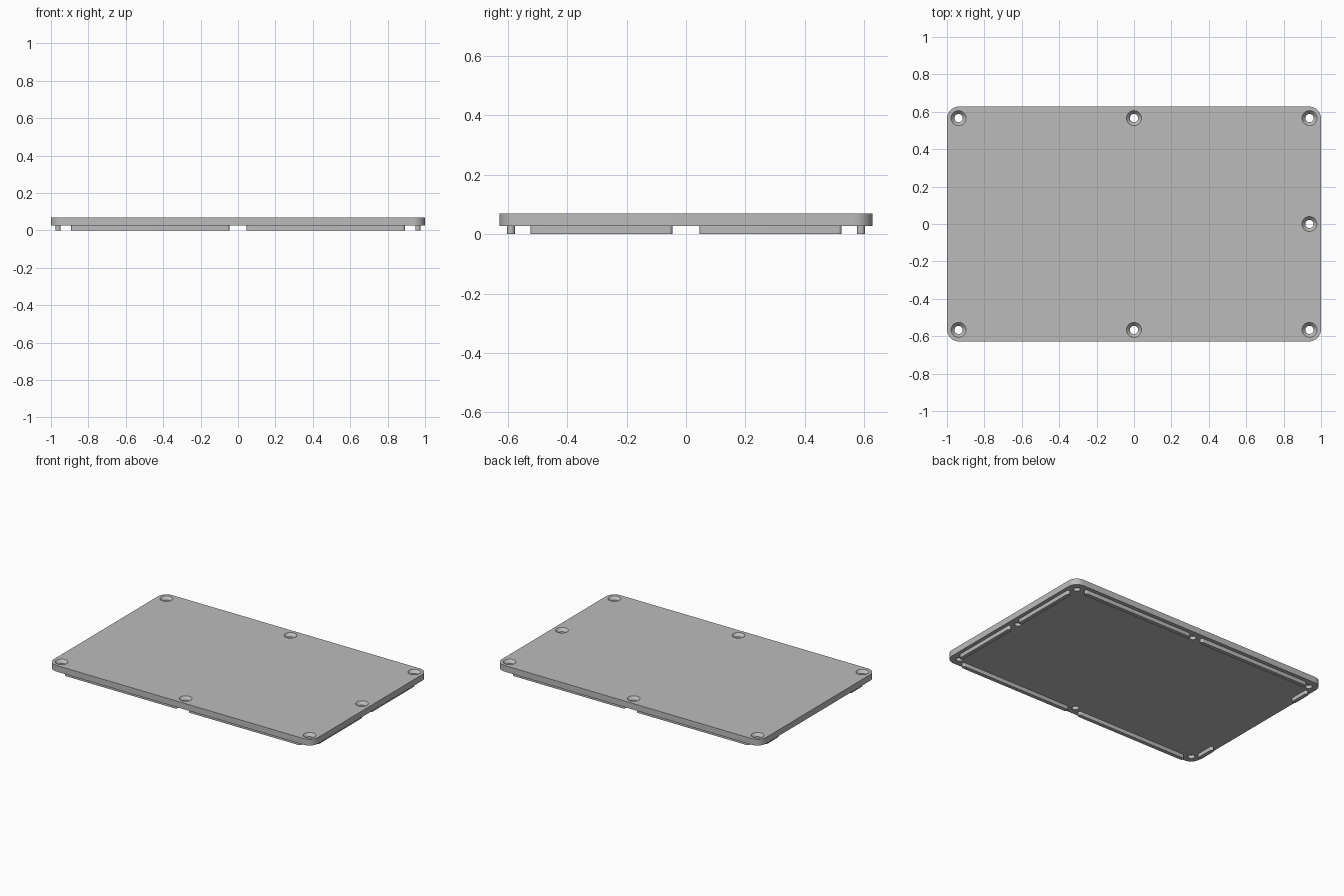
import bpy, bmesh, math

if "Cube" in bpy.data.objects:
    bpy.data.objects.remove(bpy.data.objects["Cube"])

grey = bpy.data.materials.new("light grey")
grey.diffuse_color = (0.5, 0.5, 0.5, 1)
grey.use_nodes = True
grey.node_tree.nodes["Principled BSDF"].inputs["Base Color"].default_value = grey.diffuse_color


def rounded_slab(name, x0, x1, y0, y1, z0, z1, r, seg=12):
    """Rectangle with rounded corners, extruded upward."""
    bm = bmesh.new()
    verts = []
    corners = [(x1 - r, y1 - r), (x0 + r, y1 - r), (x0 + r, y0 + r), (x1 - r, y0 + r)]
    for i, (cx, cy) in enumerate(corners):
        for k in range(seg + 1):
            a = math.pi / 2 * (i + k / seg)
            verts.append(bm.verts.new((cx + r * math.cos(a), cy + r * math.sin(a), z0)))
    bmesh.ops.remove_doubles(bm, verts=verts, dist=1e-5)
    face = bm.faces.new([v for v in verts if v.is_valid])
    top = bmesh.ops.extrude_face_region(bm, geom=[face])["geom"]
    bmesh.ops.translate(bm, vec=(0, 0, z1 - z0),
                        verts=[v for v in top if isinstance(v, bmesh.types.BMVert)])
    bmesh.ops.recalc_face_normals(bm, faces=bm.faces)
    return finish(name, bm)


def finish(name, bm):
    mesh = bpy.data.meshes.new(name)
    bm.to_mesh(mesh)
    bm.free()
    mesh.materials.append(grey)
    obj = bpy.data.objects.new(name, mesh)
    bpy.context.collection.objects.link(obj)
    return obj


def smooth(obj):
    bpy.ops.object.select_all(action="DESELECT")
    obj.select_set(True)
    bpy.context.view_layer.objects.active = obj
    bpy.ops.object.shade_smooth_by_angle(angle=math.radians(30))


BASE, TOP = 0.027, 0.069

# Cover plate
plate = rounded_slab("cover_plate", -1, 1, -0.628, 0.628, BASE, TOP, 0.065)

# Countersunk screw holes: (radius, height) profile of each cutter
holes = [(x, y) for x in (-0.938, 0, 0.938) for y in (-0.566, 0.566)] + [(0.938, 0)]
profile = [(0.022, BASE - 0.02), (0.022, TOP - 0.02), (0.04, TOP), (0.04, TOP + 0.02)]
N = 32
bm = bmesh.new()
for hx, hy in holes:
    rings = [[bm.verts.new((hx + r * math.cos(2 * math.pi * k / N),
                            hy + r * math.sin(2 * math.pi * k / N), z)) for k in range(N)]
             for r, z in profile]
    for lo, hi in zip(rings, rings[1:]):
        for k in range(N):
            j = (k + 1) % N
            bm.faces.new((lo[k], lo[j], hi[j], hi[k]))
    bm.faces.new(rings[0][::-1])
    bm.faces.new(rings[-1])
cutter = finish("screw_hole_cutter", bm)
cutter.hide_render = True

mod = plate.modifiers.new("screw holes", "BOOLEAN")
mod.operation, mod.solver, mod.object = "DIFFERENCE", "EXACT", cutter
bpy.context.view_layer.objects.active = plate
bpy.ops.object.modifier_apply(modifier=mod.name)
bpy.data.objects.remove(cutter)
smooth(plate)

# Locating ribs under the plate, broken around the screw holes
W = 0.026
EPS = 0.001
for sy, side in ((-1, "front"), (1, "back")):
    for sx, end in ((-1, "left"), (1, "right")):
        x0, x1 = sorted((sx * 0.045, sx * 0.892))
        y = sy * 0.589
        smooth(rounded_slab(f"{side}_rib_{end}", x0, x1, y - W / 2, y + W / 2,
                            0, BASE + EPS, W / 2, 6))
    # Long ribs on the right edge, short ones on the left edge
    for x, inner, edge in ((0.962, 0.045, "right"), (-0.962, 0.385, "left")):
        y0, y1 = sorted((sy * inner, sy * 0.524))
        smooth(rounded_slab(f"{edge}_rib_{side}", x - W / 2, x + W / 2, y0, y1,
                            0, BASE + EPS, W / 2, 6))
